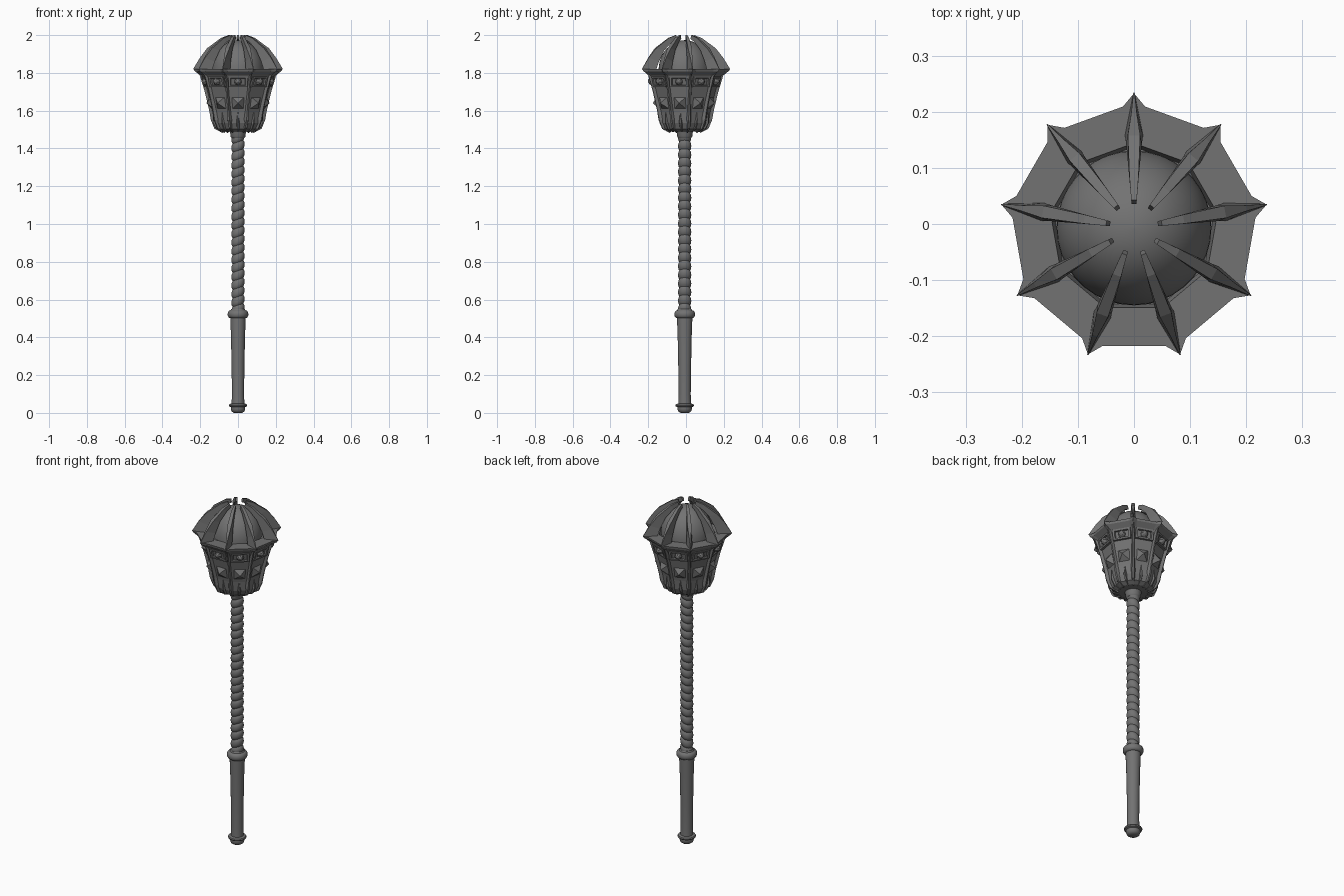
import bpy, bmesh
from math import sin, cos, pi, radians, tau

cube = bpy.data.objects.get("Cube")
if cube:
    bpy.data.objects.remove(cube, do_unlink=True)

SIDES = 9
CENTRE_Y = -0.007
BLADE_ANGLE = pi / 2               # first blade points to the back
PANEL_ANGLE = -pi / 2              # first panel faces the front

iron = bpy.data.materials.new("dark_iron")
iron.use_nodes = True
iron.diffuse_color = (0.17, 0.17, 0.17, 1)
iron.node_tree.nodes["Principled BSDF"].inputs["Base Color"].default_value = (0.17, 0.17, 0.17, 1)


def add_object(name, bm, smooth=False):
    bmesh.ops.recalc_face_normals(bm, faces=bm.faces)
    mesh = bpy.data.meshes.new(name)
    bm.to_mesh(mesh)
    bm.free()
    mesh.materials.append(iron)
    obj = bpy.data.objects.new(name, mesh)
    obj.location.y = CENTRE_Y
    bpy.context.collection.objects.link(obj)
    if smooth:
        bpy.ops.object.select_all(action='DESELECT')
        obj.select_set(True)
        bpy.context.view_layer.objects.active = obj
        bpy.ops.object.shade_smooth_by_angle(angle=radians(40))
    return obj


def loft(bm, sections):
    """Skin a list of equal closed sections and cap both ends."""
    rings = [[bm.verts.new(p) for p in s] for s in sections]
    n = len(rings[0])
    for a, b in zip(rings, rings[1:]):
        for i in range(n):
            j = (i + 1) % n
            bm.faces.new((a[i], a[j], b[j], b[i]))
    bm.faces.new(rings[0][::-1])
    bm.faces.new(rings[-1])


def lathe(name, profile, segments=32, lean=0.0):
    """Revolve (radius, z) points; lean tilts each ring sideways."""
    bm = bmesh.new()
    loft(bm, [[(r * cos(tau * i / segments), r * sin(tau * i / segments),
                z + lean * r * cos(tau * i / segments)) for i in range(segments)]
              for r, z in profile])
    return add_object(name, bm, True)


def around(name, sections, start):
    """Repeat a loft given as (radial, sideways, z) points around the head."""
    bm = bmesh.new()
    for k in range(SIDES):
        a = start + tau * k / SIDES
        loft(bm, [[(r * cos(a) - t * sin(a), r * sin(a) + t * cos(a), z)
                   for r, t, z in s] for s in sections])
    return add_object(name, bm)


# Handle: pommel, grip and collar
lathe("pommel", [(0.022, 0), (0.034, 0.008), (0.038, 0.02), (0.038, 0.03),
                 (0.047, 0.034), (0.049, 0.04), (0.046, 0.046), (0.034, 0.05)])
lathe("grip", [(0.034, 0.045), (0.032, 0.1), (0.034, 0.25), (0.037, 0.4), (0.041, 0.51)])
lathe("grip_collar", [(0.038, 0.498)] +
      [(0.04 + 0.015 * sin(pi * i / 8), 0.522 - 0.021 * cos(pi * i / 8)) for i in range(9)] +
      [(0.036, 0.55)])

# Shaft: stacked leaning rope coils
COILS, STEPS = 21, 6
low, high = 0.525, 1.48
rope = []
for i in range(COILS * STEPS + 1):
    bulge = abs(sin(pi * i / STEPS)) ** 0.6
    rope.append((0.028 + 0.007 * bulge, low + (high - low) * i / (COILS * STEPS)))
lathe("twisted_shaft", rope, 24, 0.32)
lathe("head_collar", [(0.034, 1.455), (0.041, 1.465), (0.041, 1.48), (0.05, 1.5)])

# Head shell: flat panels with a pointed corner at every blade
# rows are (panel distance, z, corner distance)
rows = [(0.03, 1.488, 0.032), (0.085, 1.49, 0.09), (0.108, 1.503, 0.115), (0.123, 1.535, 0.131),
        (0.13, 1.59, 0.138), (0.143, 1.65, 0.152), (0.167, 1.75, 0.178),
        (0.182, 1.785, 0.196), (0.207, 1.808, 0.232), (0.21, 1.82, 0.24),
        (0.142, 1.82, 0.151), (0.136, 1.79, 0.145), (0.05, 1.79, 0.053)]
spread = radians(5.2)
sections = []
for dist, z, corner in rows:
    side = dist / cos(pi / SIDES - spread)
    ring = []
    for k in range(SIDES):
        a = BLADE_ANGLE + tau * k / SIDES
        for da, r in ((-spread, side), (0, corner), (spread, side)):
            ring.append((r * cos(a + da), r * sin(a + da), z))
    sections.append(ring)
bm = bmesh.new()
loft(bm, sections)
add_object("head_shell", bm)

# Inner dome
lathe("dome", [(max(0.138 * cos(pi / 2 * i / 12), 0.001), 1.815 + 0.158 * sin(pi / 2 * i / 12))
               for i in range(13)], 36)


# Blades: one curved fin from the base of the head to the crown
def fin(stations):
    return [[(ro, -wo, zo), (ro, wo, zo), (ri, wi, zi), (ri, -wi, zi)]
            for ro, zo, wo, ri, zi, wi in stations]


# stations are outer (distance, z, half width), inner (distance, z, half width)
around("blades", fin([
    (0.085, 1.483, 0.003, 0.06, 1.5, 0.005),
    (0.126, 1.505, 0.005, 0.10, 1.52, 0.014),
    (0.145, 1.55, 0.005, 0.12, 1.55, 0.016),
    (0.154, 1.6, 0.004, 0.13, 1.6, 0.011),
    (0.178, 1.7, 0.004, 0.15, 1.7, 0.01),
    (0.204, 1.785, 0.003, 0.17, 1.785, 0.013),
    (0.241, 1.82, 0.001, 0.165, 1.82, 0.016),
    (0.204, 1.88, 0.005, 0.15, 1.86, 0.014),
    (0.165, 1.93, 0.011, 0.118, 1.92, 0.011),
    (0.09, 1.985, 0.008, 0.074, 1.963, 0.007),
    (0.05, 2.0, 0.005, 0.043, 1.98, 0.004)]), BLADE_ANGLE)

# Short petal ridges at the middle of each panel base
around("petal_ridges", fin([
    (0.08, 1.486, 0.002, 0.06, 1.5, 0.004),
    (0.115, 1.5, 0.004, 0.09, 1.515, 0.013),
    (0.134, 1.535, 0.004, 0.11, 1.54, 0.015),
    (0.132, 1.59, 0.001, 0.12, 1.59, 0.003)]), PANEL_ANGLE)


# Panel decorations follow the slope of the wall
def wall(z):
    return 0.143 + 0.24 * (z - 1.65)


def rect(half_w, half_h, z, lift):
    return [(wall(z + h) + lift, w, z + h) for w, h in
            ((-half_w, -half_h), (half_w, -half_h), (half_w, half_h), (-half_w, half_h))]


def disc(radius, z, lift):
    return [(wall(z + radius * sin(tau * i / 8)) + lift, radius * cos(tau * i / 8),
             z + radius * sin(tau * i / 8)) for i in range(8)]


JEWEL_Z, SPIKE_Z = 1.753, 1.64
around("jewel_frames", [rect(0.05, 0.028, JEWEL_Z, -0.008), rect(0.05, 0.028, JEWEL_Z, 0.013),
                        rect(0.039, 0.019, JEWEL_Z, 0.013), rect(0.036, 0.017, JEWEL_Z, 0.003)],
       PANEL_ANGLE)
around("jewels", [disc(0.02, JEWEL_Z, 0.0), disc(0.019, JEWEL_Z, 0.012),
                  disc(0.012, JEWEL_Z, 0.022), disc(0.003, JEWEL_Z, 0.027)], PANEL_ANGLE)
around("wall_spikes", [rect(0.034, 0.034, SPIKE_Z, -0.003),
                       rect(0.0005, 0.0005, SPIKE_Z, 0.028)], PANEL_ANGLE)
